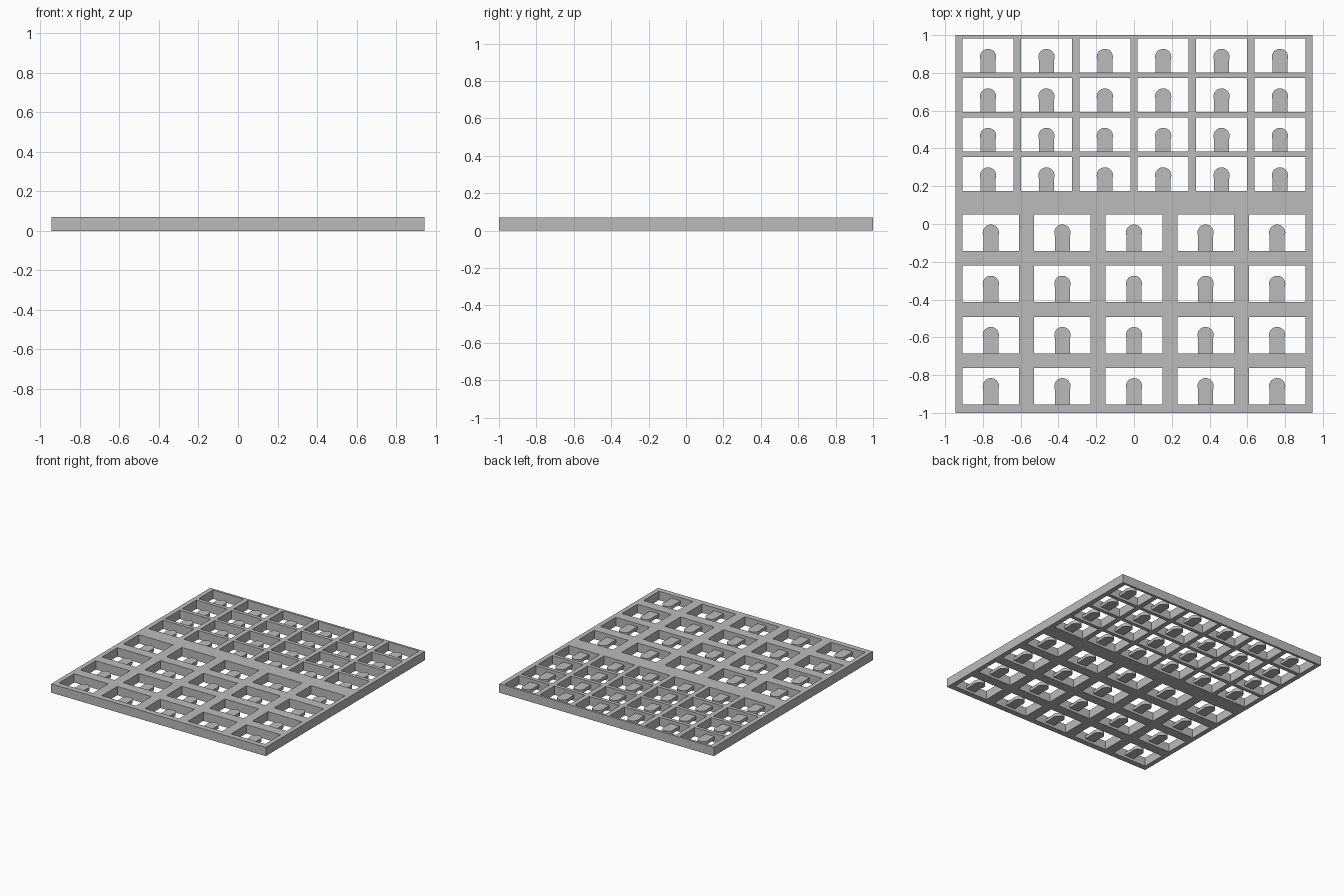
import bpy, bmesh, math
from mathutils import Matrix

if "Cube" in bpy.data.objects:
    bpy.data.objects.remove(bpy.data.objects["Cube"], do_unlink=True)

WIDTH, DEPTH, HEIGHT = 1.89, 2.0, 0.07
TONGUE_Z, TONGUE_THICK = 0.02, 0.025

grey = bpy.data.materials.new("plain grey")
grey.use_nodes = True
grey.diffuse_color = (0.5, 0.5, 0.5, 1)
grey.node_tree.nodes["Principled BSDF"].inputs["Base Color"].default_value = (0.5, 0.5, 0.5, 1)


def add_box(bm, x, y, z, sx, sy, sz):
    bmesh.ops.create_cube(bm, size=1, matrix=Matrix.Translation((x, y, z)) @ Matrix.Diagonal((sx, sy, sz, 1)))


def add_tongue(bm, x, y, reach):
    # Straight stem with a slightly wider rounded tip, rooted in the front wall
    half, radius = 0.04, 0.043
    cy = y + reach - radius
    start = -math.acos(half / radius)
    pts = [(x - half, y - 0.01), (x + half, y - 0.01)]
    for i in range(21):
        a = start + (math.pi - 2 * start) * i / 20
        pts.append((x + radius * math.cos(a), cy + radius * math.sin(a)))
    face = bm.faces.new([bm.verts.new((px, py, TONGUE_Z)) for px, py in pts])
    top = bmesh.ops.extrude_face_region(bm, geom=[face])["geom"]
    bmesh.ops.translate(bm, vec=(0, 0, TONGUE_THICK), verts=[v for v in top if isinstance(v, bmesh.types.BMVert)])


def make_object(name, bm):
    bmesh.ops.recalc_face_normals(bm, faces=bm.faces[:])
    mesh = bpy.data.meshes.new(name)
    bm.to_mesh(mesh)
    bm.free()
    mesh.materials.append(grey)
    obj = bpy.data.objects.new(name, mesh)
    bpy.context.collection.objects.link(obj)
    return obj


# Columns, column pitch, window width, window height, front edge of back row, row pitch, tongue reach
groups = {
    "small_tongues": (6, 0.309, 0.27, 0.18, 0.802, 0.209, 0.125),
    "large_tongues": (5, 0.379, 0.30, 0.193, -0.143, 0.271, 0.14),
}

# Window cutters and tongues
cutters = bmesh.new()
for name, (cols, pitch, w, h, front, row_pitch, reach) in groups.items():
    tongues = bmesh.new()
    for row in range(4):
        y = front - row * row_pitch
        for col in range(cols):
            x = (col - (cols - 1) / 2) * pitch
            add_box(cutters, x, y + h / 2, HEIGHT / 2, w, h, HEIGHT * 3)
            add_tongue(tongues, x, y, reach)
    obj = make_object(name, tongues)
    bpy.ops.object.select_all(action="DESELECT")
    obj.select_set(True)
    bpy.context.view_layer.objects.active = obj
    bpy.ops.object.shade_smooth_by_angle(angle=math.radians(30))
cutter = make_object("window_cutter", cutters)
cutter.hide_render = True

# Plate with windows cut through
slab = bmesh.new()
add_box(slab, 0, 0, HEIGHT / 2, WIDTH, DEPTH, HEIGHT)
plate = make_object("plate", slab)
cut = plate.modifiers.new("windows", "BOOLEAN")
cut.operation = "DIFFERENCE"
cut.solver = "EXACT"
cut.object = cutter
bpy.ops.object.select_all(action="DESELECT")
plate.select_set(True)
bpy.context.view_layer.objects.active = plate
bpy.ops.object.modifier_apply(modifier=cut.name)
bpy.data.objects.remove(cutter, do_unlink=True)
